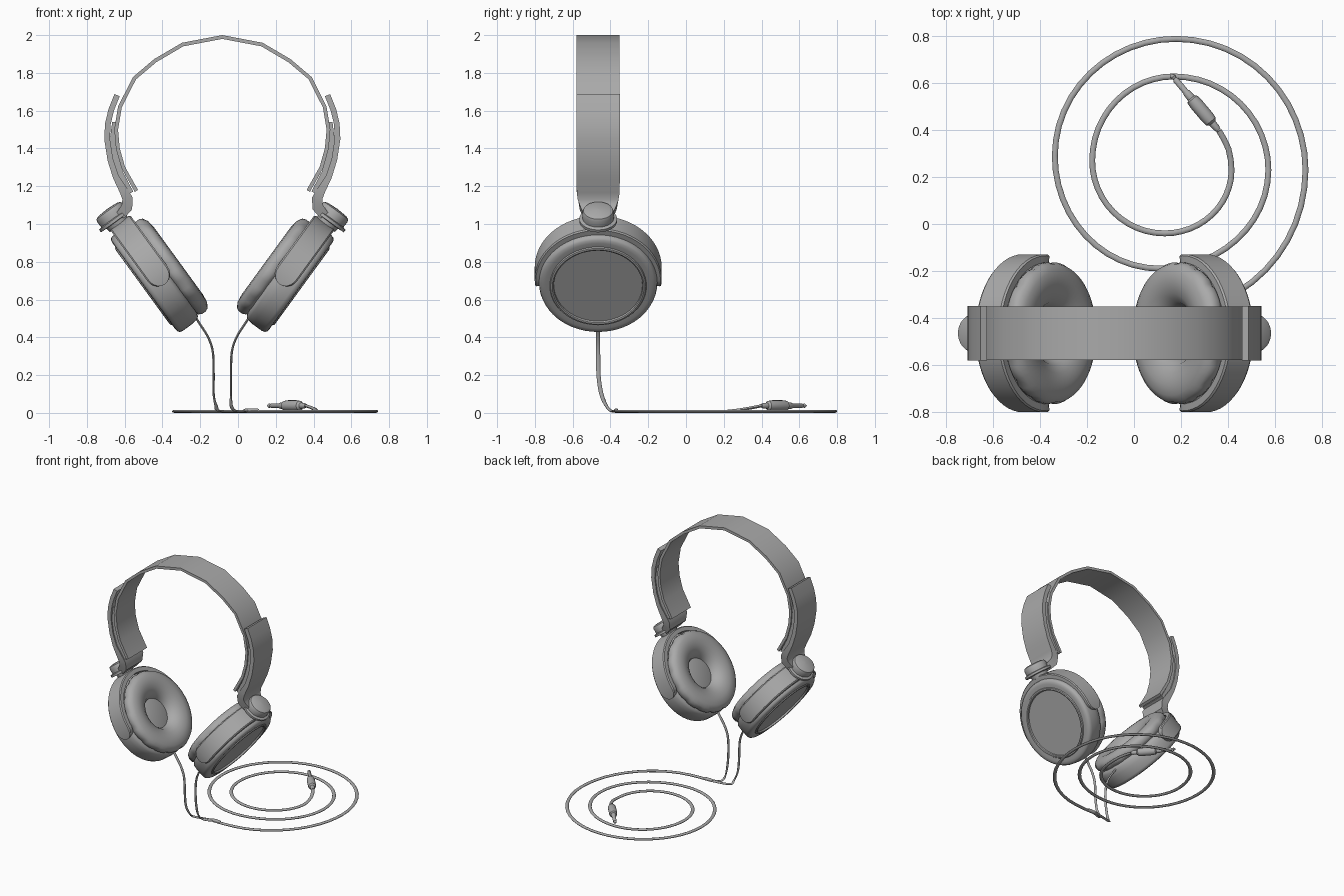
import bpy, bmesh, math
from mathutils import Vector, Matrix

if "Cube" in bpy.data.objects:
    bpy.data.objects.remove(bpy.data.objects["Cube"])

CENTRE = Vector((-0.083, -0.465, 0))      # symmetry centre of the headset
ZERO = Vector((0, 0, 0))
GREY = bpy.data.materials.new("dark_grey")
GREY.diffuse_color = (0.4, 0.4, 0.4, 1)
GREY.use_nodes = True
GREY.node_tree.nodes["Principled BSDF"].inputs["Base Color"].default_value = GREY.diffuse_color


def finish(name, bm, loc=ZERO, mirror=False, angle=35):
    bmesh.ops.remove_doubles(bm, verts=bm.verts, dist=1e-5)
    bmesh.ops.recalc_face_normals(bm, faces=bm.faces)
    me = bpy.data.meshes.new(name)
    bm.to_mesh(me)
    bm.free()
    me.materials.append(GREY)
    ob = bpy.data.objects.new(name, me)
    bpy.context.collection.objects.link(ob)
    ob.location = loc
    if mirror:
        ob.modifiers.new("Mirror", 'MIRROR').use_mirror_merge = False
    bpy.ops.object.select_all(action='DESELECT')
    ob.select_set(True)
    bpy.context.view_layer.objects.active = ob
    bpy.ops.object.shade_smooth_by_angle(angle=math.radians(angle))
    return ob


def loft(name, rings, **kw):
    """Skin a list of equal-sized closed sections and cap both ends."""
    bm = bmesh.new()
    vs = [[bm.verts.new(p) for p in r] for r in rings]
    n = len(vs[0])
    for a, b in zip(vs, vs[1:]):
        for i in range(n):
            j = (i + 1) % n
            bm.faces.new((a[i], a[j], b[j], b[i]))
    bm.faces.new(vs[0])
    bm.faces.new(vs[-1])
    return finish(name, bm, **kw)


def lathe(name, profile, mat, seg=48, pleat=0.0, **kw):
    """Revolve (radius, height) points; pleat pinches some of the rings."""
    rings = []
    for k, (r, h) in enumerate(profile):
        ring = []
        for i in range(seg):
            t = 2 * math.pi * i / seg
            rr = max(r, 1e-4) - (pleat if 0 < k < 4 and i % 4 == 0 else 0)
            ring.append(mat @ Vector((rr * math.cos(t), rr * math.sin(t), h)))
        rings.append(ring)
    return loft(name, rings, **kw)


def strip(name, pts, **kw):
    """Flat bar along (x, z, thickness, half depth) points."""
    rings = []
    for i, (x, z, th, d) in enumerate(pts):
        p, q = pts[max(i - 1, 0)], pts[min(i + 1, len(pts) - 1)]
        t = Vector((q[0] - p[0], 0, q[1] - p[1])).normalized()
        n = Vector((-t.z, 0, t.x)) * th / 2
        c, y = Vector((x, 0, z)), Vector((0, d, 0))
        rings.append([c + n + y, c + n - y, c - n - y, c - n + y])
    return loft(name, rings, **kw)


def spline(pts, steps):
    """Catmull-Rom curve through the points."""
    p = [Vector(a) for a in pts]
    p = [2 * p[0] - p[1]] + p + [2 * p[-1] - p[-2]]
    out = []
    for i in range(1, len(p) - 2):
        a, b, c, d = p[i - 1:i + 3]
        for s in range(steps):
            t = s / steps
            out.append(0.5 * (2 * b + (c - a) * t + (2 * a - 5 * b + 4 * c - d) * t * t
                              + (3 * b - a - 3 * c + d) * t ** 3))
    return out + [p[-2]]


def cable(name, pts, half_w, half_t, steps=5, hanging=False):
    """Flat oval cable; a hanging one twists from upright to lying."""
    path = spline(pts, steps)
    rings = []
    for i, c in enumerate(path):
        t = (path[min(i + 1, len(path) - 1)] - path[max(i - 1, 0)]).normalized()
        f = min(1, max(0, (0.12 - c.z) / 0.1)) if hanging else 1
        thin = Vector((1 - f, 0, f))
        thin = (thin - t * thin.dot(t)).normalized()
        wide = t.cross(thin)
        rings.append([c + wide * half_w * math.cos(k * math.pi / 4)
                      + thin * half_t * math.sin(k * math.pi / 4) for k in range(8)])
    return loft(name, rings, angle=60)


# Ear cup frame: a = inward axis, u = up along the cup face
a = Vector((0.81, 0, 0.59)).normalized()
u = Vector((-a.z, 0, a.x))
yv = Vector((0, 1, 0))
O = Vector((-0.425, 0, 0.679))


def frame(x, y, z, o):
    return Matrix.Translation(o) @ Matrix((x, y, z)).transposed().to_4x4()


cup = frame(u, -yv, a, O - u * 0.012)
side = dict(loc=CENTRE, mirror=True)

# Ear cups, cushions and yokes
lathe("ear_cup", [(0, .01), (.234, .01), (.236, -.002), (.243, -.005), (.252, -.003),
                  (.256, .004), (.28, .003), (.298, .006), (.308, .014), (.313, .03),
                  (.313, .09), (.309, .125), (.298, .14), (.28, .148), (.12, .148),
                  (.11, .152), (0, .152)], cup, 56, **side)
lathe("ear_cushion", [(.275, .14), (.292, .148), (.302, .165), (.303, .188), (.293, .208),
                      (.265, .224), (.22, .23), (.17, .218), (.135, .195), (.114, .165),
                      (.108, .14)], cup, 64, pleat=0.007, angle=45, **side)
rings = []
ends = [-12, -11.5, -10.5, -9, -6.5, -3.5, 0]
for deg in ends + list(range(6, 180, 6)) + [180 - e for e in reversed(ends)]:
    s = min(deg + 12, 192 - deg) * math.radians(1) * 0.32
    w = 0.066 * math.sqrt(max(0.006, 1 - max(0, 1 - s / 0.066) ** 2))
    t = math.radians(deg)
    d = u * math.sin(t) + yv * math.cos(t)
    rings.append([O + d * r + a * (0.1 + h * w)
                  for r, h in ((.3, -1), (.33, -1), (.336, -.88), (.336, .88),
                               (.33, 1), (.3, 1))])
loft("yoke", rings, **side)

# Swivel knob on top of each yoke
lathe("swivel_knob", [(0, .325), (.06, .325), (.065, .35), (.1, .352), (.1, .368), (.083, .373),
                      (.084, .408), (.078, .422), (.06, .429), (0, .433)],
      frame(a, yv, u, O + a * 0.087), 32, **side)

# Headband, faceted, with slider and outer arm each side
half = [(-.455, 1.175), (-.525, 1.3), (-.553, 1.4), (-.562, 1.5), (-.542, 1.62),
        (-.465, 1.772), (-.355, 1.865), (-.21, 1.95)]
band = half + [(0, 1.99)] + [(-x, z) for x, z in reversed(half)]
strip("headband", [(x, z, .02, .114) for x, z in band], loc=CENTRE)
strip("slider", [(-.573, 1.54, .02, .105), (-.58, 1.45, .03, .105), (-.568, 1.36, .03, .105),
                 (-.54, 1.27, .03, .105), (-.485, 1.165, .03, .105)], **side)
strip("outer_arm", [(-.557, 1.682, .03, .115), (-.588, 1.605, .03, .115),
                    (-.606, 1.53, .03, .115), (-.61, 1.45, .03, .115),
                    (-.593, 1.34, .03, .115), (-.564, 1.25, .032, .115),
                    (-.522, 1.175, .045, .113), (-.502, 1.135, .055, .108),
                    (-.505, 1.09, .06, .098), (-.54, 1.045, .05, .08)], **side)

# Two hanging leads joining at the splitter
lower = [(-.463, .2), (-.448, .1), (-.42, .035), (-.395, .01)]
for name, s, end in (("left_lead", -1, -.095), ("right_lead", 1, -.01)):
    x = CENTRE.x
    pts = [(x + s * .15, -.465, .52), (x + s * .125, -.465, .48), (x + s * .075, -.465, .40),
           (x + s * .05, -.465, .32)]
    pts += [(x + s * .046, y, z) for y, z in lower[:2]]
    pts += [(x + s * .04 + .008, *lower[2]), (end, *lower[3]), (.05, -.37 + s * -.006, .01)]
    cable(name, pts, .011, .006, hanging=True)
lathe("splitter", [(0, 0), (.009, 0), (.012, .012), (.012, .06), (.009, .08), (0, .08)],
      frame(Vector((0, 0, 1)), yv, Vector((-1, 0, 0)), Vector((.11, -.37, .012))), 12)

# Coiled main cable: quarter ellipses between the coil's outermost points
turn = [(.15, -.371), (.73, .23), (.18, .788), (-.337, .29), (.11, -.19), (.572, .23),
        (.17, .628), (-.178, .27), (.13, -.04), (.415, .23)]
pts = [(.05, -.371, .008)]
for k, (p, q) in enumerate(zip(turn, turn[1:])):
    cx, cy = (p[0], q[1]) if k % 2 == 0 else (q[0], p[1])
    for i in range(6):
        c, s = math.cos(i * math.pi / 12), math.sin(i * math.pi / 12)
        pts.append((cx + (p[0] - cx) * c + (q[0] - cx) * s,
                    cy + (p[1] - cy) * c + (q[1] - cy) * s, .008))
pts += [(.415, .23, .009), (.402, .32, .022), (.362, .397, .037)]
cable("coiled_cable", pts, .0125, .008, steps=2)

# Plug
d = Vector((-.195, .23, 0)).normalized()
lathe("plug", [(0, -.015), (.01, -.015), (.015, 0), (.016, .025), (.026, .035), (.029, .06),
               (.029, .13), (.026, .158), (.018, .165), (.016, .195), (.013, .2),
               (.013, .265), (.008, .274), (.012, .285), (0, .303)],
      frame(Vector((0, 0, 1)), d.cross(Vector((0, 0, 1))), d, Vector((.35, .41, .038))), 16)
